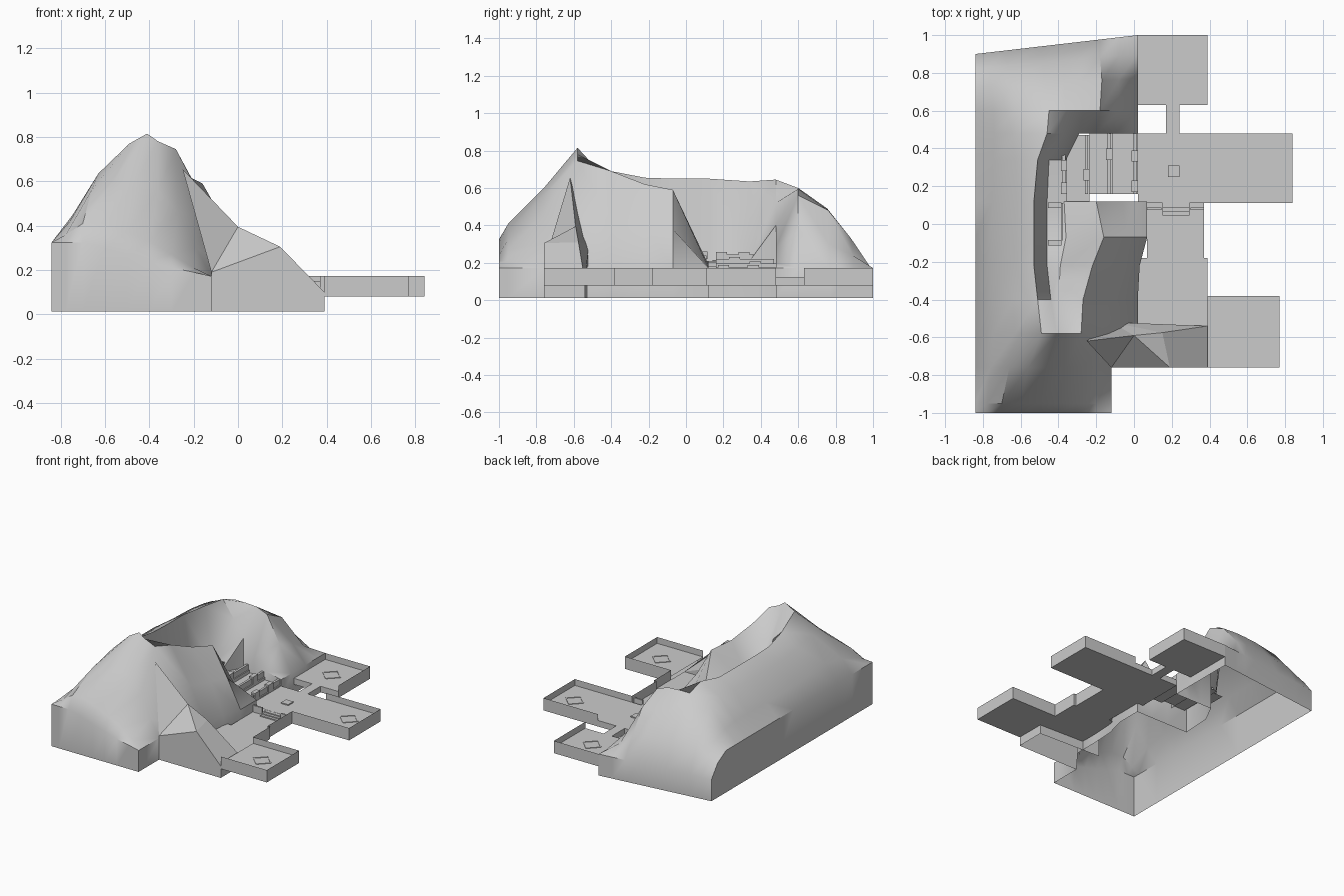
import bpy, bmesh, math

if "Cube" in bpy.data.objects:
    bpy.data.objects.remove(bpy.data.objects["Cube"])

BASE, UNDER, FLOOR, RIM = 0.012, 0.08, 0.125, 0.172


def finish(name, bm, smooth=None):
    mesh = bpy.data.meshes.new(name)
    bm.to_mesh(mesh)
    bm.free()
    ob = bpy.data.objects.new(name, mesh)
    bpy.context.collection.objects.link(ob)
    if smooth:
        bpy.ops.object.select_all(action='DESELECT')
        ob.select_set(True)
        bpy.context.view_layer.objects.active = ob
        bpy.ops.object.shade_smooth_by_angle(angle=math.radians(smooth))
    return ob


def skirt(bm, limit=0.62):
    # drop every low open edge down to the base plane
    edges = [e for e in bm.edges if e.is_boundary and max(v.co.z for v in e.verts) < limit]
    ret = bmesh.ops.extrude_edge_only(bm, edges=edges)
    for g in ret["geom"]:
        if isinstance(g, bmesh.types.BMVert):
            g.co.z = BASE
    bmesh.ops.recalc_face_normals(bm, faces=bm.faces[:])


def box(name, x0, x1, y0, y1, z0, z1):
    bm = bmesh.new()
    bmesh.ops.create_cube(bm, size=1)
    for v in bm.verts:
        v.co = ((x0 + x1) / 2 + v.co.x * (x1 - x0), (y0 + y1) / 2 + v.co.y * (y1 - y0),
                (z0 + z1) / 2 + v.co.z * (z1 - z0))
    return finish(name, bm)


def floor(bm, x0, x1, y0, y1, z):
    bm.faces.new([bm.verts.new(p) for p in ((x0, y0, z), (x1, y0, z), (x1, y1, z), (x0, y1, z))])


def wall(bm, path, z0=UNDER, z1=RIM):
    for (xa, ya), (xb, yb) in zip(path, path[1:]):
        bm.faces.new([bm.verts.new(p) for p in
                      ((xa, ya, z0), (xb, yb, z0), (xb, yb, z1), (xa, ya, z1))])


# mountain cross-sections: y, then (x, z) of upper slope, west ridge,
# valley west, valley east, east ridge, east slope, then outer edge x
south = [
    (-1.0, [(-.70, .325), (-.6, .30), (-.5, .265), (-.4, .24), (-.3, .21), (-.2, .19)], -.12),
    (-.95, [(-.70, .41), (-.6, .41), (-.5, .37), (-.4, .33), (-.3, .27), (-.2, .21)], -.12),
    (-.76, [(-.66, .56), (-.56, .6), (-.46, .6), (-.36, .56), (-.27, .46), (-.19, .3)], -.12),
    (-.58, [(-.63, .635), (-.49, .77), (-.41, .815), (-.36, .78), (-.28, .745), (-.12, .44)], .02),
    (-.40, [(-.64, .61), (-.51, .69), (-.44, .62), (-.40, .61), (-.27, .69), (-.11, .43)], .02),
    (-.22, [(-.65, .59), (-.53, .655), (-.46, .32), (-.39, .30), (-.22, .62), (-.07, .4)], .03),
    (-.07, [(-.65, .59), (-.53, .65), (-.46, .22), (-.36, .22), (-.16, .59), (-.04, .38)], .07),
]
north = [
    (.12, [(-.64, .58), (-.53, .65), (-.46, .21), (-.37, .21), (-.2, .19), (-.06, .175)], .07),
    (.34, [(-.63, .58), (-.51, .635), (-.45, .22), (-.36, .21), (-.2, .17), (-.1, .17)], .02),
    (.48, [(-.62, .57), (-.46, .645), (-.37, .52), (-.29, .4), (-.2, .28), (-.1, .2)], .02),
    (.60, [(-.63, .54), (-.45, .6), (-.36, .6), (-.27, .595), (-.18, .56), (-.08, .37)], .02),
    (.77, [(-.65, .46), (-.47, .485), (-.37, .49), (-.28, .49), (-.17, .48), (-.08, .3)], .02),
    (.90, [(-.67, .33), (-.48, .34), (-.37, .34), (-.28, .34), (-.18, .33), (-.08, .24)], .02),
    (1.0, [(-.68, .172), (-.5, .172), (-.37, .172), (-.28, .172), (-.18, .172), (-.08, .172)], .02),
]


def skew(x, y):
    # the back edge runs slightly slanted
    return y if y <= .6 else .6 + (y - .6) * (1 - .25 * (.02 - x) / .86)


bm = bmesh.new()
grid, ys = [], []
for y, pts, edge in south + north:
    ux, uz = pts[0]
    z0 = {1.0: .172, .90: .27}.get(y, .325)
    mid = (-.84 + .45 * (ux + .84), z0 + .4 * (uz - z0))
    prof = [(-.84, z0), mid] + pts + [(edge, RIM)]
    grid.append([bm.verts.new((x, skew(x, y), z)) for x, z in prof])
    ys.append(y)
for r in range(len(grid) - 1):
    for c in range(8):
        # leave the terraced bay open
        if c >= 5 and .1 < ys[r] < .4:
            continue
        bm.faces.new((grid[r][c], grid[r][c + 1], grid[r + 1][c + 1], grid[r + 1][c]))
bmesh.ops.delete(bm, geom=[v for v in bm.verts if not v.link_faces], context='VERTS')
skirt(bm)
finish("mountain", bm, 40)

# low rocky spur running out to the front court
bm = bmesh.new()
a, b, c, d, e, f, g, h = [bm.verts.new(p) for p in (
    (-.25, -.62, .655), (-.12, -.76, .19), (.19, -.76, .305), (.39, -.76, .1),
    (.39, -.54, .1), (.15, -.575, .31), (-.12, -.52, .3), (0, -.59, .395))]
for face in ((a, b, h), (b, c, h), (h, c, f), (a, h, g), (h, f, g), (c, d, e, f), (f, e, g)):
    bm.faces.new(face)
skirt(bm)
finish("rock_spur", bm)

# connected court slabs: walking surface and underside
bm = bmesh.new()
for r in ((.02, .39, .63, 1), (.17, .24, .48, .63), (.02, .84, .11, .48),
          (.07, .37, -.18, .11), (.02, .39, -.54, -.18), (.39, .77, -.76, -.38)):
    floor(bm, *r, UNDER)
    floor(bm, *r, .1 if r[2:] in ((-.18, .11), (-.54, -.18)) else FLOOR)
# slab sides beside the two gaps, without parapet
for path in ([(.02, .48), (.17, .48), (.17, .63), (.02, .63)],
             [(.39, .63), (.24, .63), (.24, .48), (.39, .48)]):
    wall(bm, path, UNDER, FLOOR)
finish("court_floors", bm)

# parapet walls around the courts
bm = bmesh.new()
wall(bm, [(.02, 1), (.39, 1), (.39, .63)])
wall(bm, [(.39, .48), (.84, .48), (.84, .11), (.37, .11), (.37, -.18), (.39, -.18),
          (.39, -.38), (.77, -.38), (.77, -.76), (.39, -.76)])
finish("court_walls", bm)

# gate wall between the middle and front courts, with low steps
for i, (x0, x1) in enumerate(((.07, .145), (.3, .37))):
    box(f"gate_wall_{i}", x0, x1, .075, .087, .1, .15)
for i in range(3):
    box(f"gate_step_{i}", .15, .295, .045 + .02 * i, .11, .1, .108 + .008 * i)

# terraces climbing into the mountain, each with a parapet and doorway block
edges = (.02, -.115, -.235, -.355, -.46)
tops = (.135, .155, .18, .205)
back = (.48, .48, .47, .4)
doors = ((.20, .36), (.37,), (.26,), (.19, .31))
bm = bmesh.new()
for i, z in enumerate(tops):
    x1, x0 = edges[i], edges[i + 1]
    front = .16 if i < 2 else .12
    floor(bm, x0, x1, front, back[i], z)
    wall(bm, [(x1, front), (x1, back[i])], FLOOR if i == 0 else tops[i - 1], z)
    box(f"terrace_parapet_{i}", x1 - .025, x1 - .008, .16, back[i], z, z + .04)
    for j, y in enumerate(doors[i]):
        box(f"terrace_block_{i}_{j}", x1 - .032, x1, y - .03, y + .03, z, z + .052)
finish("terraces", bm)

# narrow upper canyon lintels and side parapet
for i, y in enumerate((.1, -.1)):
    box(f"canyon_lintel_{i}", -.455, -.385, y - .014, y + .014, .22, .26)
box("canyon_parapet", -.385, -.375, -.09, .11, .2, .24)

# diamond floor frames made of four thin bars
for n, (cx, cy) in enumerate(((.70, .31), (.6, -.57), (.2, .82))):
    for k in range(4):
        t = math.pi / 4 + k * math.pi / 2
        bar = box(f"floor_frame_{n}_{k}", -.05, .05, -.004, .004, FLOOR, FLOOR + .004)
        bar.rotation_euler.z = t + math.pi / 2
        bar.location = (cx + .05 * math.cos(t), cy + .05 * math.sin(t), 0)
box("court_pad", .18, .24, .25, .31, FLOOR, FLOOR + .008)
